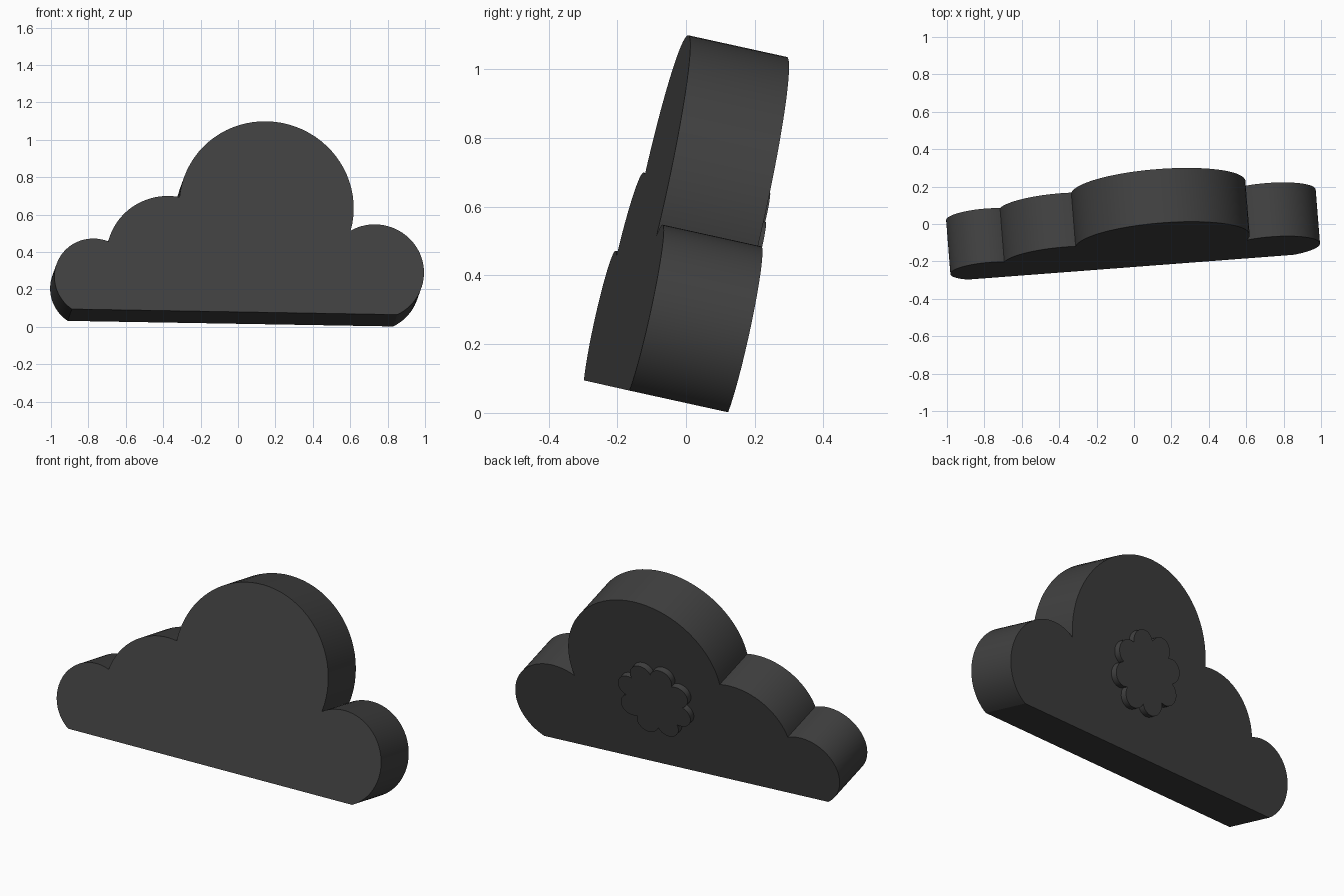
import bpy, bmesh, math
from mathutils import Vector, Matrix

cube = bpy.data.objects.get("Cube")
if cube:
    bpy.data.objects.remove(cube, do_unlink=True)

# Charcoal material shared by all parts
COLOUR = (0.052, 0.052, 0.052, 1)
charcoal = bpy.data.materials.new("charcoal")
charcoal.use_nodes = True
charcoal.diffuse_color = COLOUR
charcoal.node_tree.nodes["Principled BSDF"].inputs["Base Color"].default_value = COLOUR

# Tilted frame: local x along the base, y through the depth, z up the face
along = Vector((0.997, 0.0758, -0.0171)).normalized()
up = Vector((0.0004, 0.2147, 0.9767))
up = (up - along * up.dot(along)).normalized()
through = up.cross(along)
FRAME = Matrix.Translation((-0.9, -0.298, 0.095)) @ Matrix((along, through, up)).transposed().to_4x4()


def crossing(c1, c2):
    """Outer meeting point of two neighbouring lobes listed clockwise."""
    (p, r), (q, s) = c1, c2
    gap = q - p
    d = gap.length
    e = (d * d + r * r - s * s) / (2 * d)
    h = math.sqrt(max(r * r - e * e, 0))
    gap.normalize()
    return p + gap * e + Vector((-gap.y, gap.x)) * h


def lobed_outline(lobes, joints, steps):
    """Clockwise arcs around each lobe, running from joint to joint."""
    points = []
    for (c, r), start, end in zip(lobes, joints, joints[1:]):
        a0 = math.atan2(*(start - c).yx)
        a1 = math.atan2(*(end - c).yx)
        if a1 > a0:
            a1 -= math.tau
        for i in range(steps):
            a = a0 + (a1 - a0) * i / steps
            points.append(c + r * Vector((math.cos(a), math.sin(a))))
    return points


def slab(name, outline, front, back):
    bm = bmesh.new()
    face = bm.faces.new([bm.verts.new((p.x, front, p.y)) for p in outline])
    side = bmesh.ops.extrude_face_region(bm, geom=[face])["geom"]
    moved = [v for v in side if isinstance(v, bmesh.types.BMVert)]
    bmesh.ops.translate(bm, verts=moved, vec=(0, back - front, 0))
    bmesh.ops.recalc_face_normals(bm, faces=bm.faces)
    mesh = bpy.data.meshes.new(name)
    bm.to_mesh(mesh)
    bm.free()
    mesh.materials.append(charcoal)
    ob = bpy.data.objects.new(name, mesh)
    bpy.context.collection.objects.link(ob)
    ob.matrix_world = FRAME
    bpy.ops.object.select_all(action='DESELECT')
    ob.select_set(True)
    bpy.context.view_layer.objects.active = ob
    bpy.ops.object.shade_smooth_by_angle(angle=math.radians(25))
    return ob


DEPTH = 0.295

# Cloud body: four lobes on a flat base
lobes = [(Vector((x, z)), r) for x, z, r in (
    (0.13, 0.176, 0.212), (0.532, 0.293, 0.335),
    (1.055, 0.578, 0.468), (1.64, 0.232, 0.26))]
joints = [Vector((0.012, 0))]
joints += [crossing(a, b) for a, b in zip(lobes, lobes[1:])]
joints.append(Vector((1.757, 0)))
slab("cloud_body", lobed_outline(lobes, joints, 40) + [joints[-1]], 0, DEPTH)

# Raised rosette on the back: eight round petals
centre = Vector((0.998, 0.437))
petals = []
for k in range(8):
    a = -math.tau * (k + 0.5) / 8
    petals.append((centre + 0.16 * Vector((math.cos(a), math.sin(a))), 0.066))
joints = [crossing(petals[k - 1], petals[k]) for k in range(8)]
slab("back_rosette", lobed_outline(petals, joints + joints[:1], 14), DEPTH - 0.02, DEPTH + 0.036)
